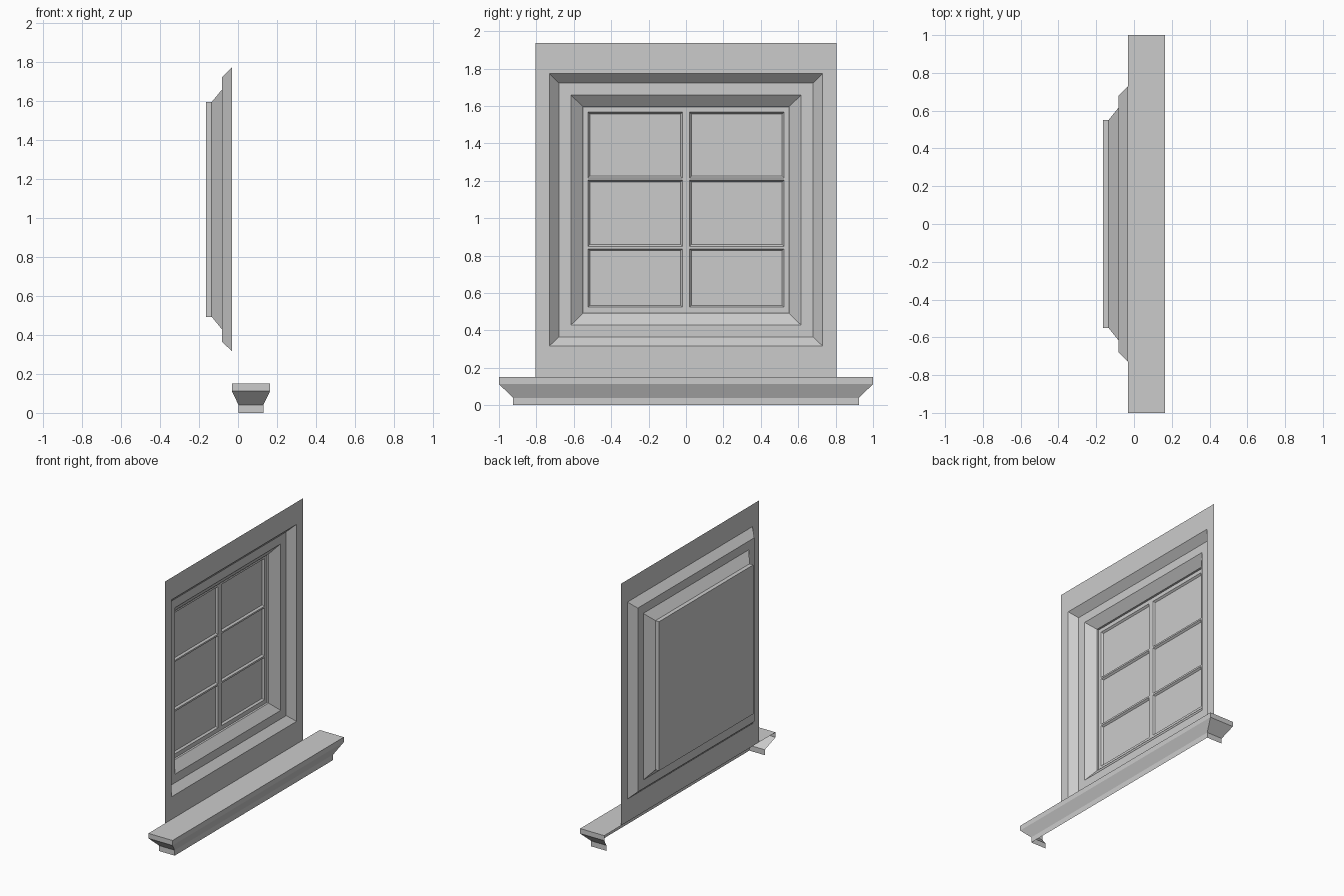
import bpy, bmesh
from mathutils import Vector

if "Cube" in bpy.data.objects:
    bpy.data.objects.remove(bpy.data.objects["Cube"])


def finish(name, bm):
    me = bpy.data.meshes.new(name)
    bm.to_mesh(me)
    bm.free()
    ob = bpy.data.objects.new(name, me)
    bpy.context.collection.objects.link(ob)
    return ob


def rect(bm, x, w, z0, z1):
    """Rectangle of vertices facing +x."""
    return [bm.verts.new((x, y, z)) for y, z in ((-w, z0), (w, z0), (w, z1), (-w, z1))]


def bridge(bm, a, b, closed=True):
    n = len(a)
    for i in range(n if closed else n - 1):
        j = (i + 1) % n
        bm.faces.new((a[i], a[j], b[j], b[i]))


# Wall panel with the stepped, mitred surround: (x, half width, bottom, top)
STEPS = [
    (-0.032, 0.805, 0.15, 1.937),
    (-0.032, 0.73, 0.317, 1.773),
    (-0.082, 0.68, 0.365, 1.723),
    (-0.082, 0.616, 0.428, 1.659),
    (-0.135, 0.55, 0.493, 1.595),
    (-0.165, 0.55, 0.493, 1.595),
]
bm = bmesh.new()
rings = [rect(bm, *s) for s in STEPS]
for a, b in zip(rings, rings[1:]):
    bridge(bm, a, b)
finish("window_surround", bm)

# Back sheet closing the recess
bm = bmesh.new()
bm.faces.new(rect(bm, *STEPS[-1]))
finish("back_sheet", bm)

# Glazing grid: odd cells are panes, inset and pushed back with sloped edges
ys = [-0.55, -0.524, -0.019, 0.019, 0.524, 0.55]
zs = [0.493, 0.524, 0.836, 0.849, 1.203, 1.215, 1.567, 1.595]
bm = bmesh.new()
grid = [[bm.verts.new((-0.15, y, z)) for z in zs] for y in ys]
panes = []
for i in range(len(ys) - 1):
    for j in range(len(zs) - 1):
        f = bm.faces.new((grid[i][j], grid[i + 1][j], grid[i + 1][j + 1], grid[i][j + 1]))
        if i % 2 and j % 2:
            panes.append(f)
bm.normal_update()
bmesh.ops.inset_individual(bm, faces=panes, thickness=0.01, use_even_offset=True)
for f in panes:
    for v in f.verts:
        v.co.x = -0.163
finish("sash_and_panes", bm)

# Sill: moulded front and end returns, open at back and bottom
SILL = [(0.15, -0.032, 0.165, 1.0), (0.113, -0.032, 0.165, 1.0),
        (0.04, 0.003, 0.13, 0.925), (0.0, 0.003, 0.13, 0.925)]
bm = bmesh.new()
rings = [[bm.verts.new(p) for p in ((xb, -y, z), (xf, -y, z), (xf, y, z), (xb, y, z))]
         for z, xb, xf, y in SILL]
bm.faces.new(rings[0])
for a, b in zip(rings, rings[1:]):
    bridge(bm, b, a, closed=False)
finish("window_sill", bm)
